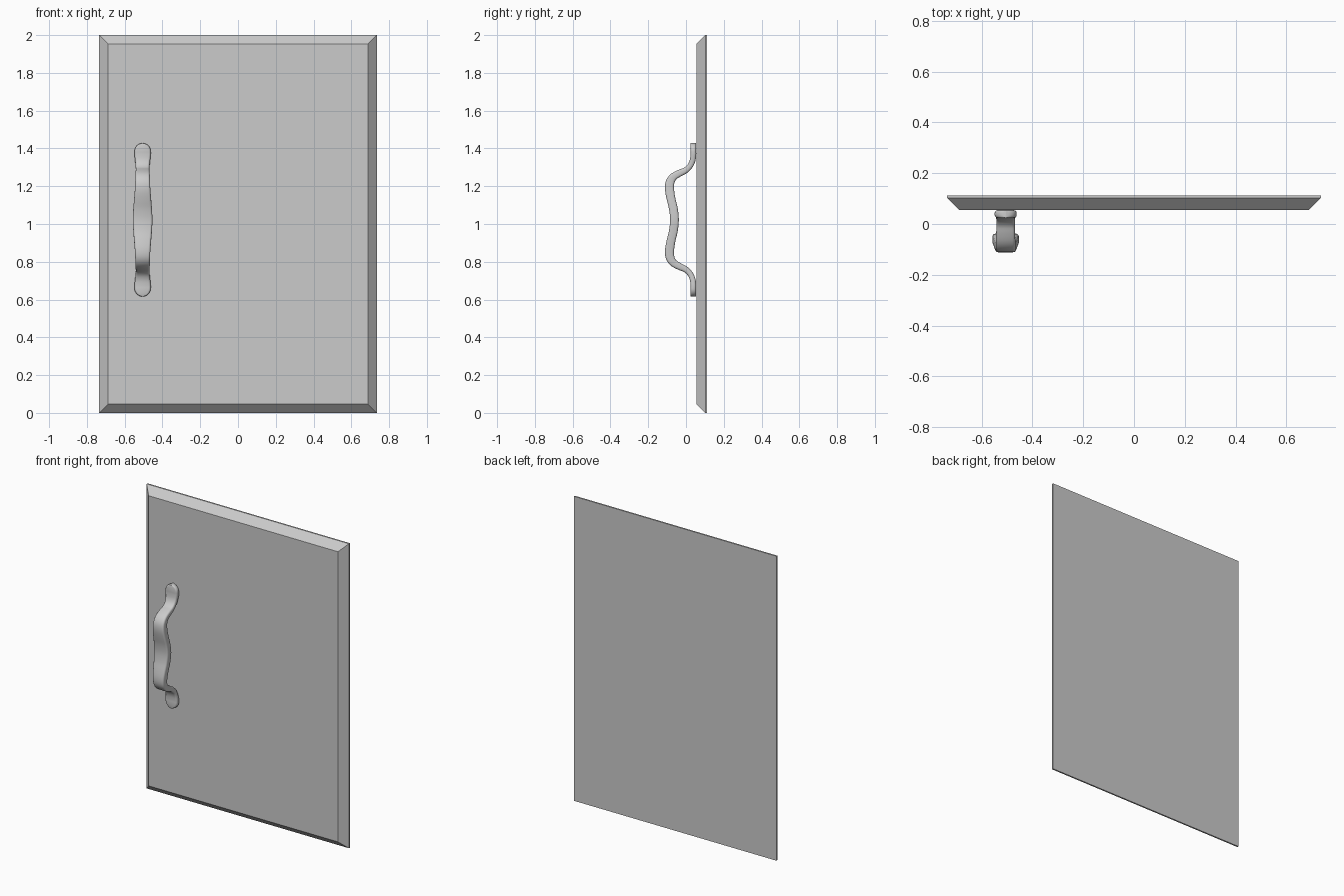
import bpy, bmesh, math
from mathutils import Vector

if "Cube" in bpy.data.objects:
    bpy.data.objects.remove(bpy.data.objects["Cube"])


def make_object(name, bm):
    bmesh.ops.recalc_face_normals(bm, faces=bm.faces)
    mesh = bpy.data.meshes.new(name)
    bm.to_mesh(mesh)
    bm.free()
    obj = bpy.data.objects.new(name, mesh)
    bpy.context.collection.objects.link(obj)
    return obj


def loft(name, rings):
    bm = bmesh.new()
    loops = [[bm.verts.new(p) for p in ring] for ring in rings]
    for a, b in zip(loops, loops[1:]):
        for i in range(len(a)):
            j = (i + 1) % len(a)
            bm.faces.new((a[i], a[j], b[j], b[i]))
    bm.faces.new(loops[0])
    bm.faces.new(loops[-1])
    return make_object(name, bm)


# Door panel: flat back, thin rim, bevelled front border
def rectangle(y, inset):
    x, lo, hi = 0.735 - inset, inset, 2 - inset
    return [(-x, y, lo), (x, y, lo), (x, y, hi), (-x, y, hi)]


loft("door_panel", [rectangle(0.112, 0), rectangle(0.102, 0), rectangle(0.055, 0.047)])

# Handle: upper half stations (y, height above centre, half width, half thickness)
HANDLE_X, HANDLE_Z = -0.505, 1.022
half = [(-.061, 0, .052, .023), (-.067, .06, .049, .023), (-.079, .11, .045, .023),
        (-.087, .16, .041, .024), (-.084, .20, .039, .023), (-.065, .229, .038, .020),
        (-.030, .249, .037, .018), (-.001, .263, .036, .016), (.022, .286, .037, .015),
        (.035, .315, .040, .015), (.039, .345, .043, .015), (.039, .363, .043, .015)]
stations = [Vector((s[0], -s[1], s[2], s[3])) for s in reversed(half[1:])]
stations += [Vector(s) for s in half]


def smooth_path(pts, steps):
    out = []
    for i in range(len(pts) - 1):
        a, b, c, d = pts[max(i - 1, 0)], pts[i], pts[i + 1], pts[min(i + 2, len(pts) - 1)]
        for k in range(steps):
            t = k / steps
            out.append(0.5 * (2 * b + (c - a) * t + (2 * a - 5 * b + 4 * c - d) * t**2
                              + (3 * b - a - 3 * c + d) * t**3))
    return out + [pts[-1]]


path = smooth_path(stations, 3)

# Rounded mounting ends
cap = []
for k in range(1, 9):
    ang = math.radians(85) * k / 8
    cap.append(Vector((.039, .363 + .043 * math.sin(ang), .043 * math.cos(ang), .015)))
cap.append(Vector((.039, .4065, .002, .010)))
path = [Vector((c[0], -c[1], c[2], c[3])) for c in reversed(cap)] + path + cap

# Rounded rectangular cross-section swept along the path
rings = []
for i, (y, z, w, t) in enumerate(path):
    a, b = path[max(i - 1, 0)], path[min(i + 1, len(path) - 1)]
    tangent = Vector((0, b[0] - a[0], b[1] - a[1])).normalized()
    normal = Vector((0, -tangent.z, tangent.y))
    centre = Vector((HANDLE_X, y, HANDLE_Z + z))
    r = min(0.011, w * 0.9, t * 0.9)
    ring = []
    for q, (sx, sy) in enumerate([(1, 1), (-1, 1), (-1, -1), (1, -1)]):
        for k in range(4):
            ang = math.radians(90 * q + 30 * k)
            ring.append(centre + Vector((sx * (w - r) + r * math.cos(ang), 0, 0))
                        + normal * (sy * (t - r) + r * math.sin(ang)))
    rings.append(ring)
handle = loft("door_handle", rings)

bpy.context.view_layer.objects.active = handle
handle.select_set(True)
bpy.ops.object.shade_smooth_by_angle(angle=math.radians(40))
